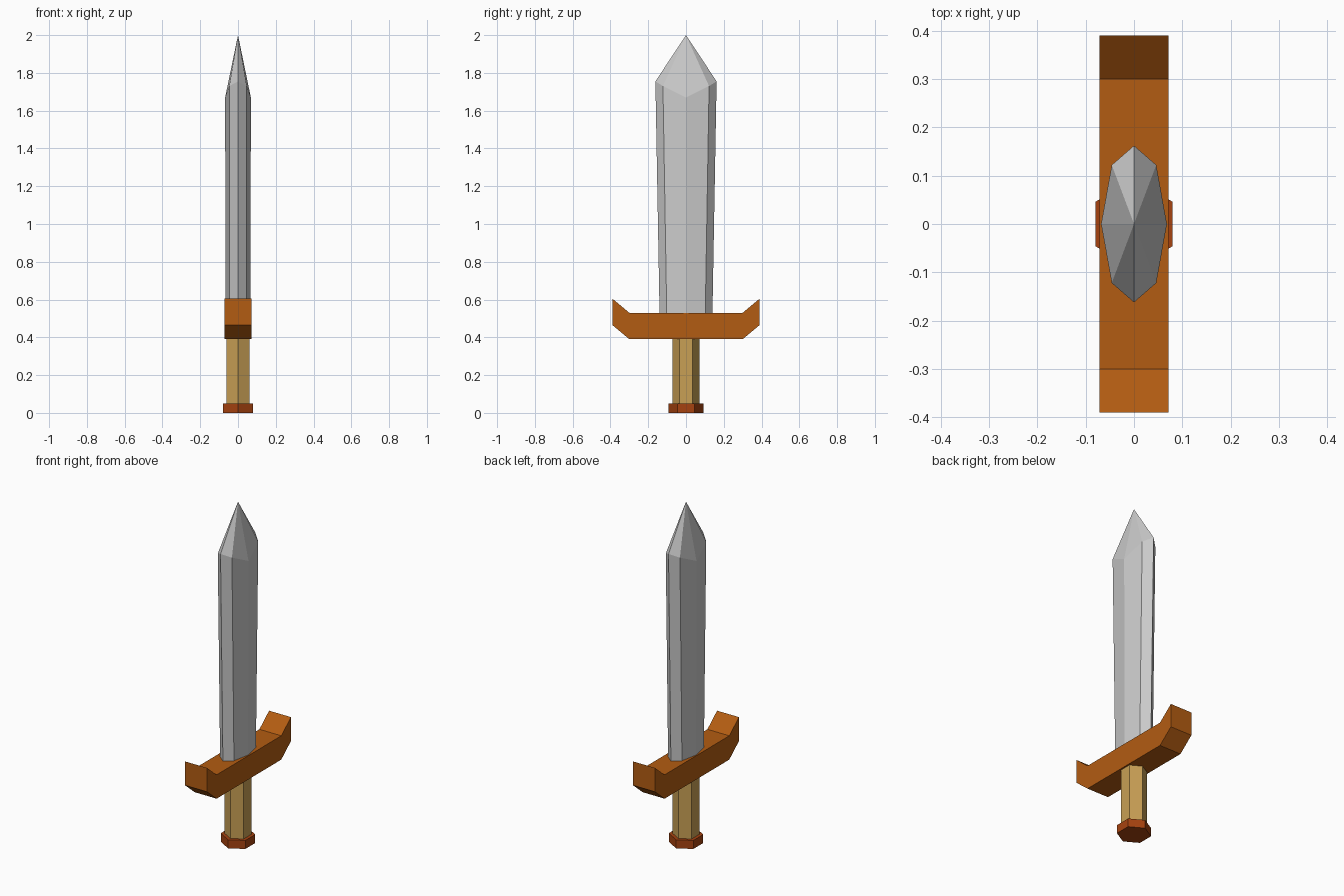
import bpy, bmesh, math

if "Cube" in bpy.data.objects:
    bpy.data.objects.remove(bpy.data.objects["Cube"])


def material(name, rgb):
    m = bpy.data.materials.new(name)
    m.diffuse_color = (*rgb, 1)
    m.use_nodes = True
    m.node_tree.nodes["Principled BSDF"].inputs["Base Color"].default_value = m.diffuse_color
    return m


def loft(name, rings, mat=None, tip=None):
    """Skin matching rings of points; cap the ends, or close on a tip."""
    bm = bmesh.new()
    loops = [[bm.verts.new(p) for p in ring] for ring in rings]
    n = len(loops[0])
    for a, b in zip(loops, loops[1:]):
        for i in range(n):
            j = (i + 1) % n
            bm.faces.new((a[i], a[j], b[j], b[i]))
    bm.faces.new(loops[0][::-1])
    if tip:
        t = bm.verts.new(tip)
        for i in range(n):
            bm.faces.new((loops[-1][i], loops[-1][(i + 1) % n], t))
    else:
        bm.faces.new(loops[-1])
    bmesh.ops.recalc_face_normals(bm, faces=bm.faces)
    mesh = bpy.data.meshes.new(name)
    bm.to_mesh(mesh)
    bm.free()
    ob = bpy.data.objects.new(name, mesh)
    bpy.context.collection.objects.link(ob)
    if mat:
        mesh.materials.append(mat)
    return ob


def hexagon(r, z):
    return [(r * math.cos(a), r * math.sin(a), z)
            for a in (math.pi / 2 + k * math.pi / 3 for k in range(6))]


def blade_ring(edge, bevel, x_ridge, x_bevel, z_edge, z_bevel, z_ridge):
    """Eight-sided blade section: cutting edges, bevels and central ridges."""
    return [(x_ridge, 0, z_ridge), (x_bevel, bevel, z_bevel),
            (0, edge, z_edge), (-x_bevel, bevel, z_bevel),
            (-x_ridge, 0, z_ridge), (-x_bevel, -bevel, z_bevel),
            (0, -edge, z_edge), (x_bevel, -bevel, z_bevel)]


wood = material("guard_brown", (0.45, 0.107, 0.006))
tan = material("grip_tan", (0.58, 0.35, 0.09))
rust = material("pommel_rust", (0.38, 0.055, 0.005))

# Pommel and grip
loft("pommel", [hexagon(0.092, 0), hexagon(0.092, 0.05)], rust)
loft("grip", [hexagon(0.071, 0.05), hexagon(0.071, 0.39)], tan)

# Crossguard with upturned ends
half = [(0.30, 0.39), (0.39, 0.465), (0.39, 0.605), (0.30, 0.53)]
profile = half + [(-y, z) for y, z in reversed(half)]
loft("crossguard", [[(x, y, z) for y, z in profile] for x in (-0.071, 0.071)], wood)

# Blade, widening slightly towards the pointed tip
loft("blade", [blade_ring(0.14, 0.102, 0.066, 0.045, 0.53, 0.53, 0.53),
               blade_ring(0.162, 0.122, 0.068, 0.046, 1.755, 1.73, 1.67)],
     tip=(0, 0, 2))
